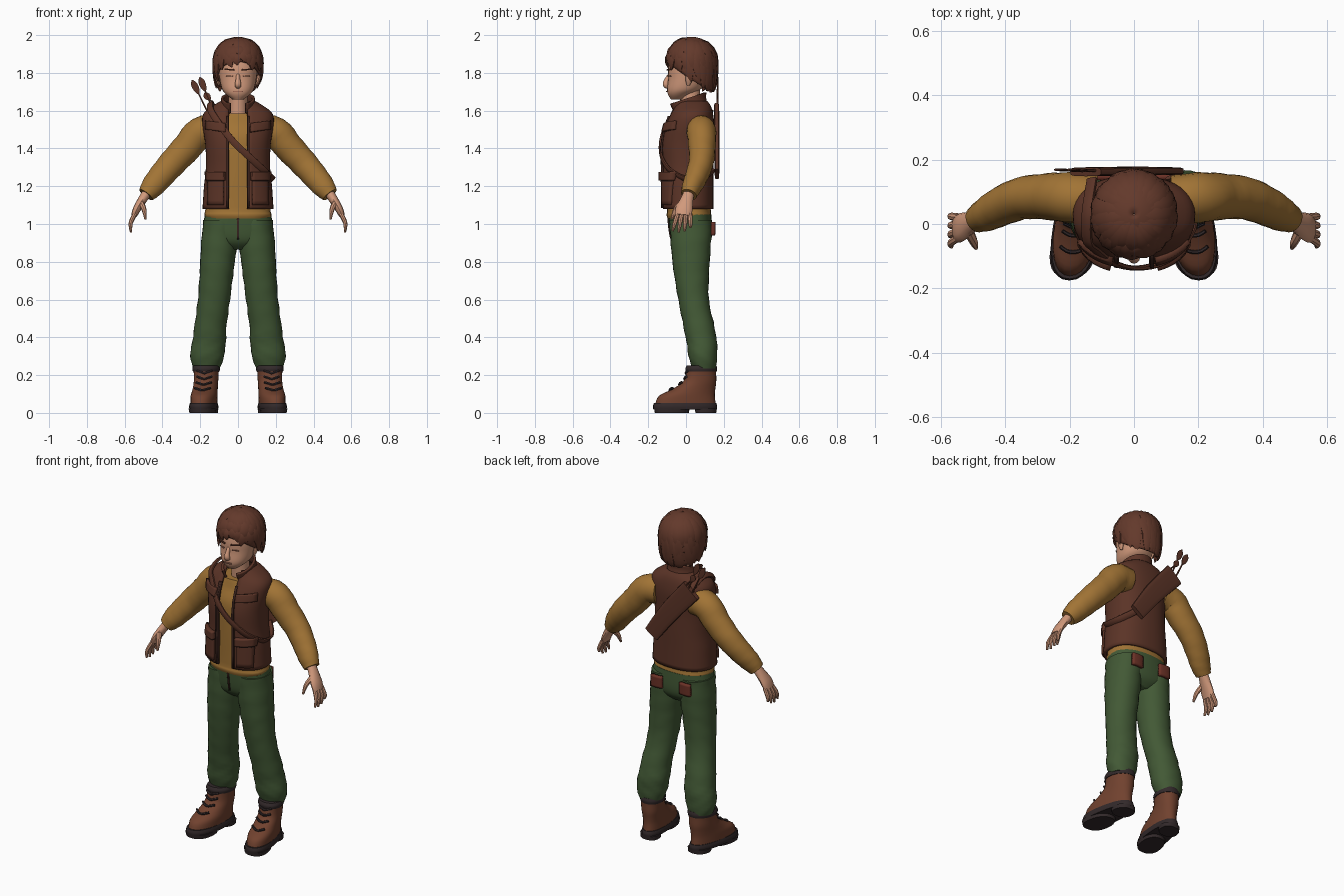
import bpy, bmesh, random
from math import sin, cos, pi, asin, radians
from mathutils import Vector

if "Cube" in bpy.data.objects:
    bpy.data.objects.remove(bpy.data.objects["Cube"])
rng = random.Random(4)


def material(name, *rgb):
    mat = bpy.data.materials.new(name)
    mat.use_nodes = True
    mat.diffuse_color = (*rgb, 1)
    mat.node_tree.nodes["Principled BSDF"].inputs["Base Color"].default_value = (*rgb, 1)
    return mat


SKIN = material("skin", .64, .32, .2)
LIP = material("lip", .42, .17, .11)
HAIR = material("hair brown", .125, .041, .024)
VEST = material("vest brown", .105, .034, .02)
TRIM = material("dark trim", .045, .018, .013)
SHIRT = material("shirt ochre", .36, .175, .036)
PANTS = material("pants green", .055, .1, .036)
BOOT = material("boot leather", .165, .054, .028)
SOLE = material("sole charcoal", .032, .022, .023)
PATCH = material("patch red brown", .15, .032, .02)


def resample(rows, k=4):
    """Catmull-Rom through rows of numbers."""
    out = []
    for i in range(len(rows) - 1):
        a, b = rows[max(i - 1, 0)], rows[i]
        c, d = rows[i + 1], rows[min(i + 2, len(rows) - 1)]
        for j in range(k):
            t = j / k
            out.append([q + t * (r - p) / 2 + t * t * (p - 2.5 * q + 2 * r - s / 2)
                        + t ** 3 * (1.5 * (q - r) + (s - p) / 2)
                        for p, q, r, s in zip(a, b, c, d)])
    return out + [list(rows[-1])]


def skin(name, rings, mat, closed=True, cap=True, thick=0):
    """Bridge rings of points into one smooth object."""
    bm = bmesh.new()
    grid = [[bm.verts.new(p) for p in ring] for ring in rings]
    n = len(grid[0])
    for lo, hi in zip(grid, grid[1:]):
        for i in range(n if closed else n - 1):
            j = (i + 1) % n
            bm.faces.new((lo[i], lo[j], hi[j], hi[i]))
    if cap:
        bm.faces.new(grid[0])
        bm.faces.new(grid[-1])
    bmesh.ops.recalc_face_normals(bm, faces=bm.faces)
    me = bpy.data.meshes.new(name)
    bm.to_mesh(me)
    bm.free()
    me.materials.append(mat)
    me.shade_smooth()
    me.set_sharp_from_angle(angle=radians(42))
    ob = bpy.data.objects.new(name, me)
    bpy.context.collection.objects.link(ob)
    if thick:
        mod = ob.modifiers.new("thickness", 'SOLIDIFY')
        mod.thickness, mod.offset = thick, 0
    return ob


def power(v, e):
    return (1 if v >= 0 else -1) * abs(v) ** e


def loft(name, rows, mat, e=.85, gap=0, tilt=0, n=28, warp=None, wrinkle=0, thick=0):
    """Stack of level rounded sections (cx, cy, z, rx, ry); gap opens the front."""
    rings = []
    for cx, cy, z, rx, ry in resample(rows):
        d = asin(min(1, gap / rx) ** (1 / e))
        span, steps = 2 * pi - 2 * d, (n - 1 if gap else n)
        ring = []
        for i in range(n):
            a = -pi / 2 + d + span * i / steps
            w = 1 + wrinkle * sin(z * 75 + 2 * a) * sin(3 * a + z * 20)
            y = ry * w * power(sin(a), e)
            p = (cx + rx * w * power(cos(a), e), cy + y, z + tilt * y)
            ring.append(warp(*p) if warp else p)
        rings.append(ring)
    return skin(name, rings, mat, not gap, not gap, thick)


def tube(name, rows, mat, ref=(0, 1, 0), e=1, n=12, k=4, wrinkle=0):
    """Tube along (x, y, z, ru, rv); ru is measured along ref (a vector or rule)."""
    rows = resample(rows, k)
    pts = [Vector(r[:3]) for r in rows]
    rings = []
    for i, r in enumerate(rows):
        t = (pts[min(i + 1, len(pts) - 1)] - pts[max(i - 1, 0)]).normalized()
        u = Vector(ref(pts[i]) if callable(ref) else ref)
        u = (u - t * u.dot(t)).normalized()
        v = t.cross(u)
        ring = []
        for j in range(n):
            a = 2 * pi * j / n
            w = 1 + wrinkle * sin(i * 1.9 + 2 * a)
            ring.append(pts[i] + u * (r[3] * w * power(cos(a), e)) + v * (r[4] * w * power(sin(a), e)))
        rings.append(ring)
    return skin(name, rings, mat)


def surface(rows, x, z, side=-1, e=.85):
    """Depth of a loft's front (-1) or back (+1) at x, z."""
    rows = resample(rows)
    for a, b in zip(rows, rows[1:]):
        if a[2] <= z <= b[2]:
            break
    t = min(max((z - a[2]) / (b[2] - a[2]), 0), 1)
    cx, cy, _, rx, ry = [p + t * (q - p) for p, q in zip(a, b)]
    return cy + side * ry * max(0, 1 - abs((x - cx) / rx) ** (2 / e)) ** (e / 2)


def plate(name, rows, x0, x1, z0, z1, mat, thick=.009, side=-1, s=1, slant=0):
    """Thin plate laid on a loft; slant lifts its outer end."""
    rings = []
    for j in range(7):
        ring = []
        for i in range(7):
            x = x0 + (x1 - x0) * i / 6
            z = z0 + (z1 - z0) * j / 6 + slant * i / 6
            ring.append((s * x, surface(rows, x, z, side) + side * thick / 2, z))
        rings.append(ring)
    return skin(name, rings, mat, False, False, thick)


# Torso: shirt, vest and collar
loft("shirt", [(0, .015, 1.03, .168, .112), (0, .015, 1.05, .178, .118), (0, .015, 1.09, .17, .115),
               (0, .012, 1.3, .148, .117), (0, .012, 1.45, .15, .115), (0, .025, 1.53, .15, .1),
               (0, .03, 1.585, .1, .09)], SHIRT, wrinkle=.01)
vest = [(0, .01, 1.08, .18, .127), (0, .01, 1.2, .172, .127), (0, .01, 1.3, .162, .128),
        (0, .008, 1.42, .165, .13), (0, .02, 1.52, .18, .122), (0, .03, 1.58, .176, .106),
        (0, .035, 1.62, .128, .09), (0, .03, 1.645, .085, .078)]
loft("vest", vest, VEST, gap=.05, n=40, thick=.016)
loft("vest_collar", [(0, .022, 1.61, .088, .085), (0, .01, 1.64, .084, .09), (0, .005, 1.665, .082, .097)],
     VEST, e=.95, gap=.042, tilt=.32, thick=.014)
loft("neck", [(0, .03, 1.54, .058, .055), (0, .025, 1.6, .05, .052), (0, .02, 1.72, .05, .055)], SKIN, e=1)

# Hips
hips = [(0, .03, .865, .07, .06), (0, .028, .9, .155, .095), (0, .026, .95, .186, .11), (0, .02, 1.05, .176, .115)]
loft("hips", hips, PANTS)
plate("fly", hips, -.005, .005, .92, 1.03, TRIM, .006)

leg = [(.165, .095, .235, .07, .062), (.165, .09, .29, .088, .074), (.155, .085, .36, .09, .08),
       (.147, .07, .45, .085, .082), (.127, .04, .6, .085, .081), (.112, .028, .76, .09, .095),
       (.1, .026, .9, .095, .107), (.095, .025, 1.02, .088, .112)]
forefoot = [(0, -.075, 0, .064, .09), (0, -.075, .024, .068, .094)]
heel = [(0, .105, 0, .062, .055), (0, .105, .024, .064, .058)]
midsole = [(0, -.005, .018, .07, .168), (0, -.005, .035, .072, .17), (0, -.005, .052, .068, .165)]
upper = [(0, -.003, .045, .067, .16), (0, .005, .09, .068, .148), (0, .04, .125, .066, .115),
         (0, .072, .165, .066, .088), (0, .08, .21, .068, .08), (0, .081, .235, .072, .08)]
cuff = [(0, .081, .218, .073, .081), (0, .081, .235, .076, .084), (0, .083, .252, .07, .078)]

for s, tag in ((1, "left_"), (-1, "right_")):
    def flip(x, y, z):
        return (s * x, y, z)

    def foot(x, y, z):
        return (s * (.178 + x * (1 - .6 * y) - .13 * y), y, z)

    # Legs and back pockets
    loft(tag + "pant_leg", leg, PANTS, .95, warp=flip, wrinkle=.03)
    plate(tag + "back_pocket", leg, .06, .13, .94, 1.01, PATCH, .02, 1, s)

    # Boots
    loft(tag + "boot_forefoot_tread", forefoot, SOLE, warp=foot)
    loft(tag + "boot_heel_tread", heel, SOLE, warp=foot)
    loft(tag + "boot_midsole", midsole, SOLE, warp=foot)
    loft(tag + "boot_upper", upper, BOOT, .92, warp=foot)
    loft(tag + "boot_cuff", cuff, SOLE, .95, warp=foot)
    for i in range(4):
        z = .12 + .03 * i
        row = [(*foot(x, surface(upper, x, z) - .002, z + abs(x) * .3), .006, .007)
               for x in (-.04, -.02, 0, .02, .04)]
        tube(tag + "lace", row, SOLE, n=6, k=2)

    # Sleeves with cuffs
    sleeve = [(.12, .075, 1.495, .075, .08), (.2, .082, 1.485, .078, .082), (.27, .085, 1.405, .072, .078),
              (.345, .08, 1.325, .066, .073), (.41, .055, 1.25, .06, .067), (.455, .03, 1.195, .052, .06),
              (.487, .015, 1.155, .042, .045)]
    tube(tag + "sleeve", [(s * r[0], *r[1:]) for r in sleeve], SHIRT, n=20, wrinkle=.015)

    # Hands
    palm = [(.475, .018, 1.175, .028, .026), (.505, .005, 1.13, .034, .024), (.535, -.01, 1.08, .045, .021),
            (.55, -.015, 1.045, .042, .016)]
    tube(tag + "palm", [(s * r[0], *r[1:]) for r in palm], SKIN)
    for i in range(4):
        y = -.05 + .025 * i
        drop = (.008, 0, .006, .025)[i]
        tube(tag + "finger", [(s * .545, y * .85, 1.055, .012, .012),
                              (s * .568, y * 1.1 - .004, 1.005, .0115, .011),
                              (s * .566, y * 1.25 - .008, .955 + drop, .006, .006)], SKIN, n=8)
    tube(tag + "thumb", [(s * .515, -.02, 1.115, .016, .016), (s * .497, -.055, 1.075, .014, .013),
                         (s * .49, -.075, 1.025, .006, .006)], SKIN, n=8)

    # Vest details
    plate(tag + "vest_edge", vest, .048, .06, 1.085, 1.57, TRIM, .018, s=s)
    plate(tag + "vest_pocket", vest, .075, .155, 1.1, 1.25, VEST, .024, s=s)
    plate(tag + "pocket_flap", vest, .07, .16, 1.23, 1.275, VEST, .036, s=s)
    plate(tag + "pocket_seam", vest, .075, .155, 1.222, 1.23, TRIM, .026, s=s)
    plate(tag + "chest_yoke", vest, .065, .165, 1.485, 1.53, VEST, .026, s=s, slant=.015)

# Head and face
head = [(0, -.045, 1.66, .03, .035), (0, -.035, 1.685, .062, .06), (0, -.01, 1.715, .085, .09),
        (0, .01, 1.77, .098, .104), (0, .02, 1.83, .104, .114), (0, .03, 1.9, .1, .105), (0, .03, 1.96, .05, .05)]
loft("head", head, SKIN, .92)
tube("nose", [(0, -.085, 1.795, .008, .009), (0, -.1, 1.765, .013, .012), (0, -.107, 1.737, .016, .018),
              (0, -.092, 1.722, .008, .012)], SKIN, n=10)
plate("mouth", head, -.026, .026, 1.699, 1.705, LIP, .006)
for s, tag in ((1, "left_"), (-1, "right_")):
    plate(tag + "eyebrow", head, .02, .07, 1.812, 1.819, HAIR, .008, s=s, slant=.004)
    plate(tag + "eyelid", head, .027, .062, 1.782, 1.786, LIP, .006, s=s)
    tube(tag + "ear", [(s * .1, .012, 1.735, .008, .006), (s * .108, .016, 1.765, .02, .01),
                       (s * .114, .022, 1.795, .02, .01), (s * .108, .022, 1.81, .006, .005)], SKIN, n=10)

# Hair: a cap with pointed locks swept over it
crown = Vector((0, .03, 1.86))


def hair_point(az, polar, k=1):
    r = sin(polar) if polar < pi / 2 else max(sin(polar), .8 + .2 * sin(polar))
    stretch = .125 if polar < pi / 2 else .165
    return crown + Vector((.122 * r * k * sin(az), -.128 * r * k * cos(az), stretch * cos(polar)))


def hair_end(az):
    return radians(130 - 37 * cos(az))


skin("hair_cap", [[hair_point(2 * pi * i / 32, .02 + hair_end(2 * pi * i / 32) * j / 14 * .96)
                   for i in range(32)] for j in range(15)], HAIR, cap=False, thick=.012)
for i in range(84):
    az = 2 * pi * i / 28 + rng.uniform(-.1, .1)
    layer = i // 28
    start = radians((12, 38, 62)[layer] + rng.uniform(-6, 6))
    end = hair_end(az) * (.68, .86, 1.02)[layer] + rng.uniform(-.1, .12)
    sweep = rng.uniform(-.05, .4)
    lock = []
    for t, w in ((0, .3), (.3, .9), (.6, 1), (.85, .6), (1, .06)):
        p = hair_point(az + sweep * t, start + (end - start) * t, 1 + .05 * t * t)
        lock.append((*p, .013 * w, .026 * w))
    tube("hair_lock", lock, HAIR, ref=lambda p: p - crown, n=6, k=2)

# Quiver, arrows and strap
tube("quiver", [(-.15, .162, 1.6, .014, .064), (0, .164, 1.425, .014, .058), (.115, .164, 1.265, .012, .048)],
     VEST, e=.5, n=16)
for i, (x, z) in enumerate(((-.24, 1.755), (-.2, 1.77), (-.175, 1.69))):
    base = Vector((-.15 + .025 * i, .165, 1.57 + .015 * i))
    tip = Vector((x, .168, z))
    tube("arrow_shaft", [(*base, .005, .005), (*tip, .004, .004)], HAIR, n=6)
    tube("arrow_fletching", [(*base.lerp(tip, t), .004, w)
                             for t, w in ((.62, .003), (.75, .017), (.92, .019), (1.04, .003))], VEST, n=6)
over = [(-.13, .14, 1.59), (-.145, .04, 1.64), (-.145, -.05, 1.605)]
across = [(x, surface(vest, x, z) - .014, z) for x, z in
          ((-.12, 1.56), (-.07, 1.49), (-.01, 1.42), (.06, 1.355), (.12, 1.3), (.155, 1.265))]
around = [(.182, .0, 1.24), (.17, .08, 1.24), (.11, .145, 1.28)]
tube("strap", [(*p, .008, .018) for p in over + across + around], VEST,
     ref=lambda p: p - Vector((0, .02, 1.42)), e=.6, n=10)
